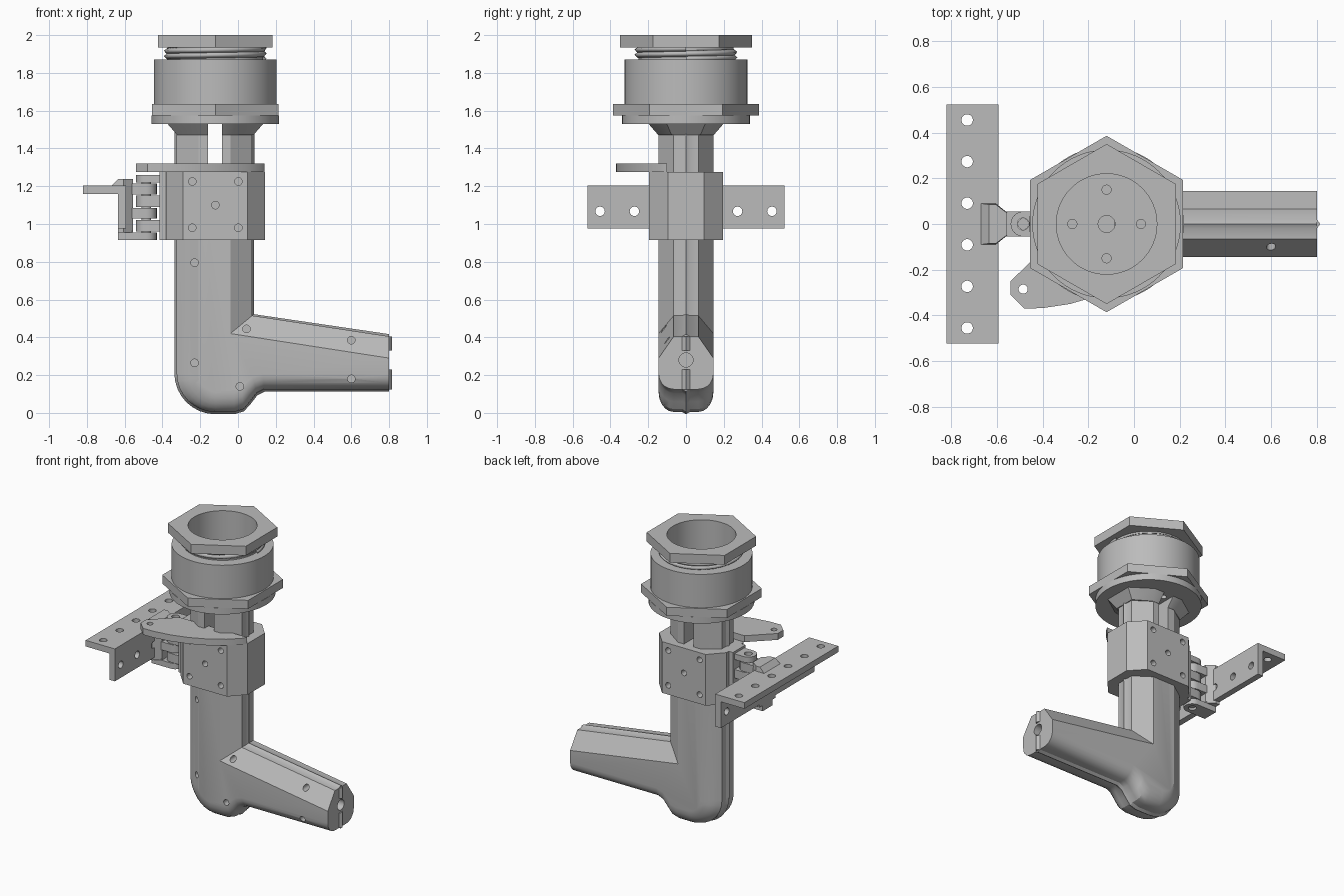
import bpy, bmesh, math
from mathutils import Matrix, Vector

old = bpy.data.objects.get("Cube")
if old:
    bpy.data.objects.remove(old, do_unlink=True)

grey = bpy.data.materials.new("plain grey")
grey.use_nodes = True
COL = (0.5, 0.5, 0.5, 1)
grey.diffuse_color = COL
for n in grey.node_tree.nodes:
    if n.type == 'BSDF_PRINCIPLED':
        n.inputs["Base Color"].default_value = COL

CX = -0.12  # axis of the post
ROT = {'x': Matrix.Rotation(math.pi / 2, 4, 'Y'),
       'y': Matrix.Rotation(math.pi / 2, 4, 'X'), 'z': Matrix()}


def finish(name, bm):
    bmesh.ops.recalc_face_normals(bm, faces=bm.faces)
    me = bpy.data.meshes.new(name)
    bm.to_mesh(me)
    bm.free()
    me.materials.append(grey)
    ob = bpy.data.objects.new(name, me)
    bpy.context.collection.objects.link(ob)
    return ob


def loft(name, rings):
    """Skin a list of equal rings and cap both ends."""
    bm = bmesh.new()
    vs = [[bm.verts.new(p) for p in r] for r in rings]
    n = len(vs[0])
    for a, b in zip(vs, vs[1:]):
        for i in range(n):
            j = (i + 1) % n
            bm.faces.new((a[i], a[j], b[j], b[i]))
    bm.faces.new(vs[0])
    bm.faces.new(vs[-1])
    return finish(name, bm)


def prism(name, pts, z0, z1):
    return loft(name, [[(x, y, z) for x, y in pts] for z in (z0, z1)])


def box(name, x0, x1, y0, y1, z0, z1):
    return prism(name, [(x0, y0), (x1, y0), (x1, y1), (x0, y1)], z0, z1)


def rods(name, items, sides=24):
    """Cylinders given as (centre, axis, radius, length)."""
    bm = bmesh.new()
    for c, axis, r, d in items:
        bmesh.ops.create_cone(bm, cap_ends=True, segments=sides, radius1=r, radius2=r,
                              depth=d, matrix=Matrix.Translation(c) @ ROT[axis])
    return finish(name, bm)


def disc(name, r, z0, z1, sides=64):
    turn = math.pi / 2
    ring = [(CX + r * math.cos(turn + math.tau * i / sides),
             r * math.sin(turn + math.tau * i / sides)) for i in range(sides)]
    return prism(name, ring, z0, z1)


def cut(ob, cutter, keep=False):
    m = ob.modifiers.new("cut", 'BOOLEAN')
    m.operation, m.solver, m.object = 'DIFFERENCE', 'EXACT', cutter
    dg = bpy.context.evaluated_depsgraph_get()
    me = bpy.data.meshes.new_from_object(ob.evaluated_get(dg))
    ob.modifiers.clear()
    ob.data = me
    if not keep:
        bpy.data.objects.remove(cutter, do_unlink=True)


def octagon(hx, hy, fx, fy):
    return [(CX + x, y) for x, y in ((-hx, -fy), (-fx, -hy), (fx, -hy), (hx, -fy),
                                     (hx, fy), (fx, hy), (-fx, hy), (-hx, fy))]


# Post and arm: outline pairs (outer point, inner point, roundness of the edge)
path = [((-.325, 1.53), (-.21, 1.53), 0)]
for i in range(9):
    a = math.pi * (1 + i / 16)
    c, s = math.cos(a), math.sin(a)
    path.append(((CX + .205 * c, .21 + .205 * s), (CX + .09 * c, .2 + .09 * s), i / 8))
path += [((-.02, .005), (-.02, .11), 1), ((.03, .02), (.02, .12), 1), ((.065, .06), (.045, .155), 1),
         ((.1, .105), (.08, .19), 1), ((.14, .125), (.13, .205), 1), ((.8, .125), (.8, .205), 1),
         ((.8, .405), (.8, .29), 0), ((.075, .515), (-.04, .42), 0), ((.075, 1.53), (-.04, 1.53), 0)]
W, FLAT, STEPS = .145, .065, 5


def body_ring(side, k):
    t = k / STEPS
    a = t * math.pi / 2
    out = []
    for o, i, f in path:
        inset = t * (1 - f) + (1 - math.cos(a)) * f
        y = FLAT + (W - FLAT) * (t * (1 - f) + math.sin(a) * f)
        p = Vector(o).lerp(Vector(i), inset)
        out.append((p.x, side * y, p.y))
    return out


def seam_ring(y, grow):
    out = []
    for o, i, f in path:
        p = Vector(o) + (Vector(o) - Vector(i)).normalized() * grow
        out.append((p.x, y, p.y))
    return out


rings = [body_ring(-1, k) for k in range(STEPS, -1, -1)]
rings += [seam_ring(-.02, 0), seam_ring(0, .012), seam_ring(.02, 0)]
rings += [body_ring(1, k) for k in range(STEPS + 1)]
body = loft("post_and_arm", rings)
screws = [(-.23, .795), (-.23, .265), (.045, .445), (.6, .385), (.6, .18), (.01, .14)]
cut(body, rods("screw_cutter", [((x, -.13, z), 'y', .02, .18) for x, z in screws]
               + [((.7, 0, .28), 'x', .037, .5)]))

# Flared collar and cable slot at the top of the post
flare = loft("post_flare", [[(x, y, z) for x, y in octagon(.2 + g, .145 + g, .085 + g / 2, .075 + g / 2)]
                            for z, g in ((1.47, .001), (1.53, .053))])
slot = box("slot_cutter", -.16, -.085, -.3, .3, 1.2, 1.6)
cut(flare, slot, True)
cut(body, slot)

# Seam ridge on the arm's end face
for i, (z0, z1) in enumerate(((.33, .405), (.125, .23))):
    prism("arm_end_ridge_%d" % (i + 1), [(.795, -.02), (.8, -.02), (.815, 0), (.8, .02), (.795, .02)], z0, z1)

# Gland stack with a shared bore
stack = [disc("gland_flange", .338, 1.53, 1.575), disc("lower_hex_nut", .386, 1.575, 1.635, 6),
         disc("gland_drum", .325, 1.635, 1.87), disc("threaded_sleeve", .252, 1.87, 1.935),
         disc("top_hex_nut", .35, 1.935, 2.0, 6)]
bore = rods("bore_cutter", [((CX, 0, 1.85), 'z', .22, .5)], 64)
for ob in stack[1:]:
    cut(ob, bore, True)
bpy.data.objects.remove(bore, do_unlink=True)
for ob in stack[:2]:
    spots = [((CX + .15 * dx, .15 * dy, 1.57), 'z', .02, .3)
             for dx, dy in ((1, 0), (-1, 0), (0, 1), (0, -1))]
    cut(ob, rods("floor_cutter", spots + [((CX, 0, 1.57), 'z', .037, .3)]))

# Helical thread ridge
curve = bpy.data.curves.new("thread", 'CURVE')
curve.dimensions = '3D'
curve.bevel_depth, curve.bevel_resolution = .017, 0
sp = curve.splines.new('POLY')
TURNS, SEG = 2, 48
sp.points.add(TURNS * SEG)
for i, p in enumerate(sp.points):
    a = math.tau * i / SEG
    p.co = (CX + .255 * math.cos(a), .255 * math.sin(a), 1.875 + .054 * i / (TURNS * SEG), 1)
curve.materials.append(grey)
bpy.context.collection.objects.link(bpy.data.objects.new("thread", curve))

# Clamp block around the post
clamp = prism("clamp_block", octagon(.262, .195, .17, .095), .915, 1.275)
cut(clamp, rods("clamp_cutter", [((CX + dx, s * .195, 1.1 + dz), 'y', .02, .1) for s in (-1, 1)
                                 for dx, dz in ((-.122, .125), (.122, .125), (-.122, -.12),
                                                (.122, -.12), (0, 0))]))

# Lever plate on top of the clamp
lever = prism("lever_plate", [(-.54, -.25), (-.54, -.31), (-.48, -.37), (-.4, -.368), (-.28, -.35),
                              (-.16, -.315), (-.05, -.265), (.05, -.2), (.12, -.135), (.14, -.1),
                              (-.385, -.1)], 1.275, 1.32)
cut(lever, rods("lever_cutter", [((-.485, -.285, 1.3), 'z', .02, .2)]))

# Hinge: interleaved knuckles on a pin
HX, HR = -.485, .055


def knuckle(name, end, z0, z1):
    s = 1 if end > HX else -1
    arc = [(HX - s * HR * math.sin(math.pi * i / 12), HR * math.cos(math.pi * i / 12)) for i in range(13)]
    ob = prism(name, arc + [(end, -HR), (end, HR)], z0, z1)
    cut(ob, rods("pin_cutter", [((HX, 0, (z0 + z1) / 2), 'z', .026, .2)]))


for i, (z0, z1) in enumerate(((.96, 1.022), (1.09, 1.15), (1.22, 1.26))):
    knuckle("clamp_knuckle_%d" % (i + 1), -.38, z0, z1)
for i, (z0, z1) in enumerate(((.915, .955), (1.028, 1.085), (1.155, 1.215))):
    knuckle("bracket_knuckle_%d" % (i + 1), -.6, z0, z1)
box("hinge_pad", -.415, -.375, -.07, .07, .915, 1.275)
rods("hinge_pin", [((HX, 0, 1.08), 'z', .025, .3)])

# Bracket holder behind the angle bar
plan = [(-.09, 0), (.0, 0), (.08, 1), (.08, -1), (.0, 0)]
holder = [(-.635, -.09), (-.605, -.09), (-.555, -.05), (-.555, .05), (-.605, .09), (-.635, .09)]
prism("bracket_holder", holder, .955, 1.2)
wide = [(x - .038 if x < -.63 else x, y) for x, y in holder]
loft("holder_top_wedge", [[(x, y, 1.2) for x, y in wide], [(x, y * .95, 1.237) for x, y in holder]])
loft("holder_foot", [[(x, y, z) for x, z in ((-.635, .915), (-.58, .915), (-.555, .965), (-.635, .98))]
                     for y in (-.055, .055)])

# Drilled angle bar
angle = loft("angle_bar", [[(x, y, z) for x, z in ((-.82, 1.16), (-.82, 1.203), (-.593, 1.203),
                                                   (-.593, .975), (-.636, .975), (-.636, 1.16))]
                           for y in (-.522, .522)])
spots = [-.455 + .182 * i for i in range(6)]
cut(angle, rods("angle_cutter", [((-.73, y, 1.18), 'z', .025, .1) for y in spots]
                + [((-.615, y, 1.067), 'x', .025, .1) for y in spots]))

# Smooth the round faces and keep sharp edges
bpy.ops.object.select_all(action='DESELECT')
for ob in bpy.context.collection.objects:
    if ob.type == 'MESH' and ob.data.materials and ob.data.materials[0] == grey:
        ob.select_set(True)
        bpy.context.view_layer.objects.active = ob
bpy.ops.object.shade_smooth_by_angle(angle=math.radians(28))
